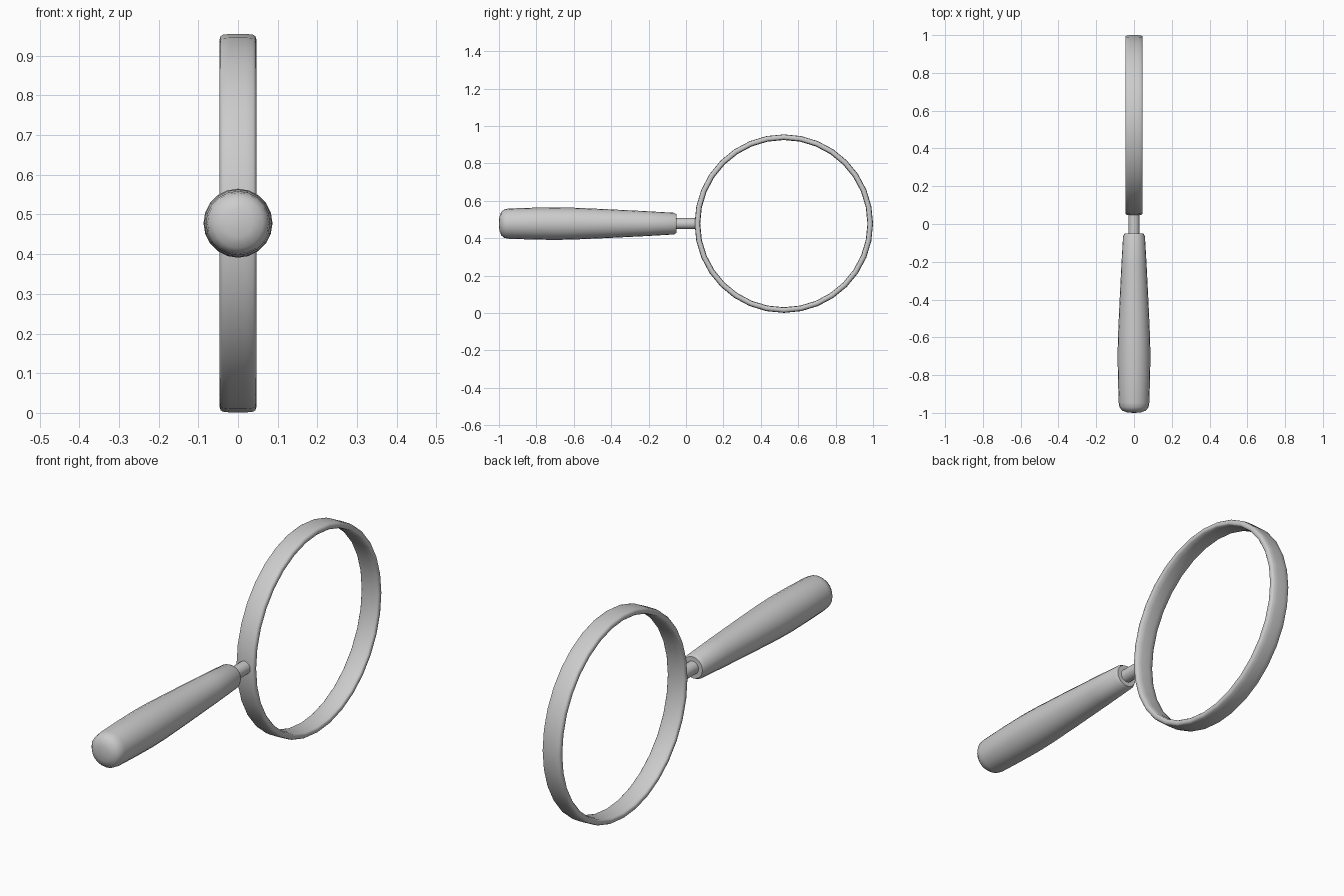
import bpy, bmesh, math

if "Cube" in bpy.data.objects:
    bpy.data.objects.remove(bpy.data.objects["Cube"])

CZ = 0.478  # height of the tool's long axis


def lathe(name, profile, sides, to_world, closed=False, angle=40):
    """Spin (radius, along-axis) points; radius 0 makes a pole."""
    bm = bmesh.new()
    rings = []
    for r, h in profile:
        if r == 0:
            rings.append([bm.verts.new(to_world(0, 0, h))] * sides)
        else:
            rings.append([bm.verts.new(to_world(r * math.cos(2 * math.pi * i / sides),
                                                r * math.sin(2 * math.pi * i / sides), h))
                          for i in range(sides)])
    pairs = list(zip(rings, rings[1:]))
    if closed:
        pairs.append((rings[-1], rings[0]))
    for a, b in pairs:
        for i in range(sides):
            j = (i + 1) % sides
            quad = list(dict.fromkeys((a[i], a[j], b[j], b[i])))
            bm.faces.new(quad)
    bmesh.ops.recalc_face_normals(bm, faces=bm.faces)
    mesh = bpy.data.meshes.new(name)
    bm.to_mesh(mesh)
    bm.free()
    ob = bpy.data.objects.new(name, mesh)
    bpy.context.collection.objects.link(ob)
    bpy.ops.object.select_all(action='DESELECT')
    ob.select_set(True)
    bpy.context.view_layer.objects.active = ob
    bpy.ops.object.shade_smooth_by_angle(angle=math.radians(angle))
    return ob


def along_y(a, b, h):
    return (a, h, CZ + b)


def along_x(a, b, h):
    return (h, 0.523 + a, CZ + b)


# Lens frame: thin band with rounded edges
half = [(0.477, 0.020), (0.475, 0.038), (0.471, 0.044), (0.464, 0.046),
        (0.455, 0.046), (0.450, 0.041), (0.447, 0.020)]
band = half + [(r, -h) for r, h in reversed(half)]
lathe("lens_frame", band, 32, along_x, closed=True, angle=60)

# Handle: swelling grip with a domed butt
grip = [(0, -1.0), (0.035, -0.998), (0.063, -0.988), (0.077, -0.970), (0.081, -0.945),
        (0.085, -0.82), (0.087, -0.70), (0.085, -0.60), (0.077, -0.42),
        (0.067, -0.22), (0.058, -0.065), (0.050, -0.050), (0, -0.050)]
lathe("handle", grip, 20, along_y)

# Neck rod joining the grip to the frame
lathe("neck", [(0, -0.07), (0.030, -0.07), (0.030, 0.058), (0, 0.058)], 16, along_y)
